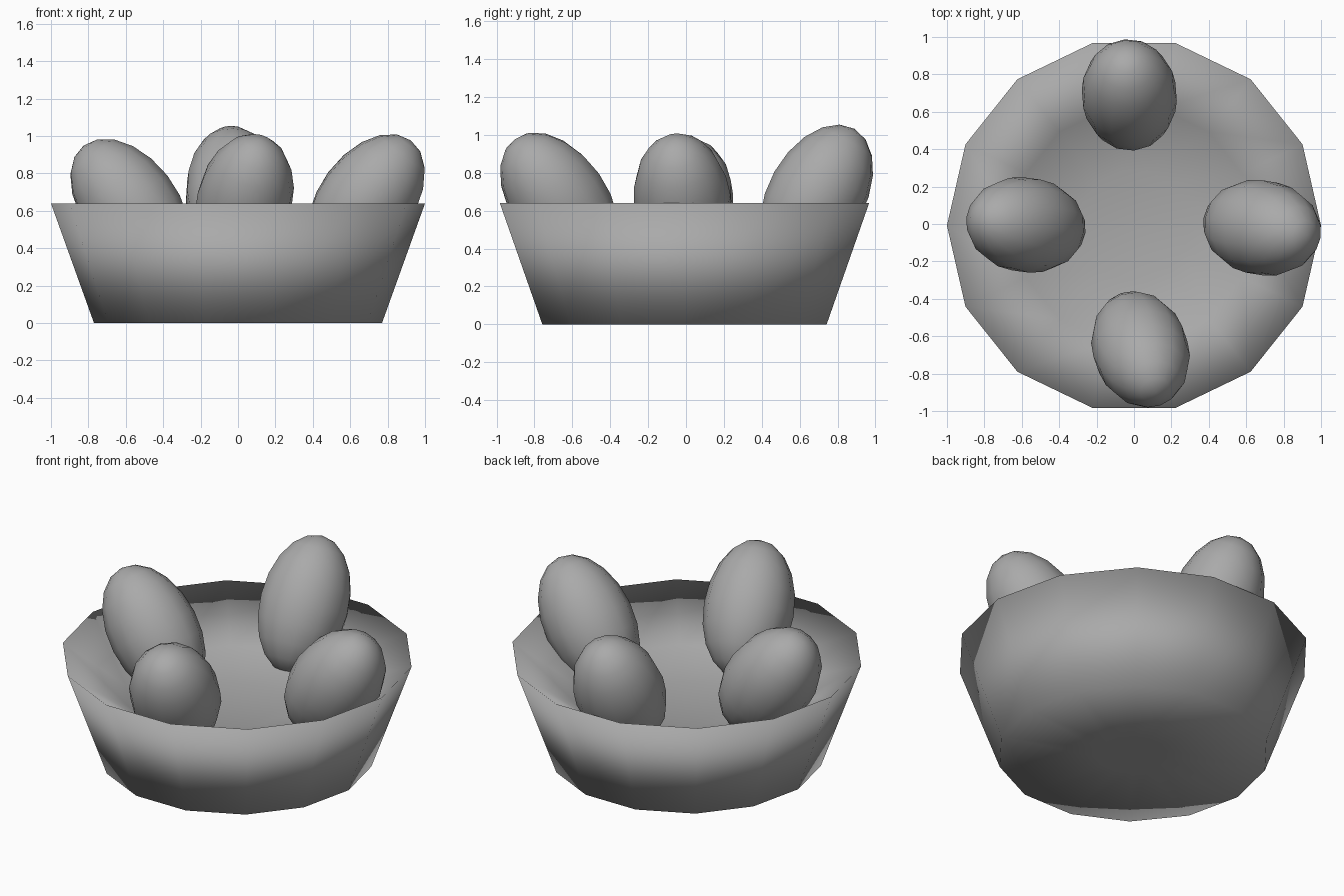
import bpy, bmesh, math
from mathutils import Vector

if "Cube" in bpy.data.objects:
    bpy.data.objects.remove(bpy.data.objects["Cube"])

SIDES = 14
CY = -0.008

grey = bpy.data.materials.new("dark_grey")
grey.diffuse_color = (0.4, 0.4, 0.4, 1)
grey.use_nodes = True
grey.node_tree.nodes["Principled BSDF"].inputs["Base Color"].default_value = grey.diffuse_color


def finish(name, bm):
    bmesh.ops.recalc_face_normals(bm, faces=bm.faces[:])
    for f in bm.faces:
        f.smooth = True
    mesh = bpy.data.meshes.new(name)
    bm.to_mesh(mesh)
    bm.free()
    mesh.materials.append(grey)
    ob = bpy.data.objects.new(name, mesh)
    bpy.context.collection.objects.link(ob)
    return ob


def lathe(name, profile, sides):
    # Closed revolved shape: (radius, z) rings, capped at both ends
    bm = bmesh.new()
    rings = []
    for r, z in profile:
        rings.append([bm.verts.new((r * math.cos(2 * math.pi * i / sides),
                                    r * math.sin(2 * math.pi * i / sides), z))
                      for i in range(sides)])
    for lo, hi in zip(rings, rings[1:]):
        for i in range(sides):
            j = (i + 1) % sides
            bm.faces.new((lo[i], lo[j], hi[j], hi[i]))
    bm.faces.new(rings[0])
    bm.faces.new(rings[-1])
    return finish(name, bm)


def egg(name, centre, axis, length=0.405, width=0.257):
    # Stretched low-poly sphere leaning along the given axis
    bm = bmesh.new()
    bmesh.ops.create_uvsphere(bm, u_segments=14, v_segments=10, radius=1)
    bmesh.ops.scale(bm, vec=(width, width, length), verts=bm.verts[:])
    ob = finish(name, bm)
    ob.rotation_mode = 'QUATERNION'
    ob.rotation_quaternion = Vector(axis).to_track_quat('Z', 'Y')
    ob.location = centre
    return ob


# Bowl: flat base, flared wall, sharp rim and sloping hollow inside
bowl = lathe("bowl", [(0.2, 0), (0.77, 0), (1.0, 0.64), (0.64, 0.40), (0.3, 0.33)], SIDES)
bowl.location.y = CY

# Four eggs leaning outward against the rim
egg("back_egg", (-0.025, 0.69, 0.68), (-0.04, 0.49, 0.87))
egg("front_egg", (0.035, -0.67, 0.655), (0.2, -0.57, 0.8))
egg("right_egg", (0.685, -0.02, 0.652), (0.59, -0.1, 0.8))
egg("left_egg", (-0.578, -0.005, 0.63), (-0.61, 0.08, 0.785))
